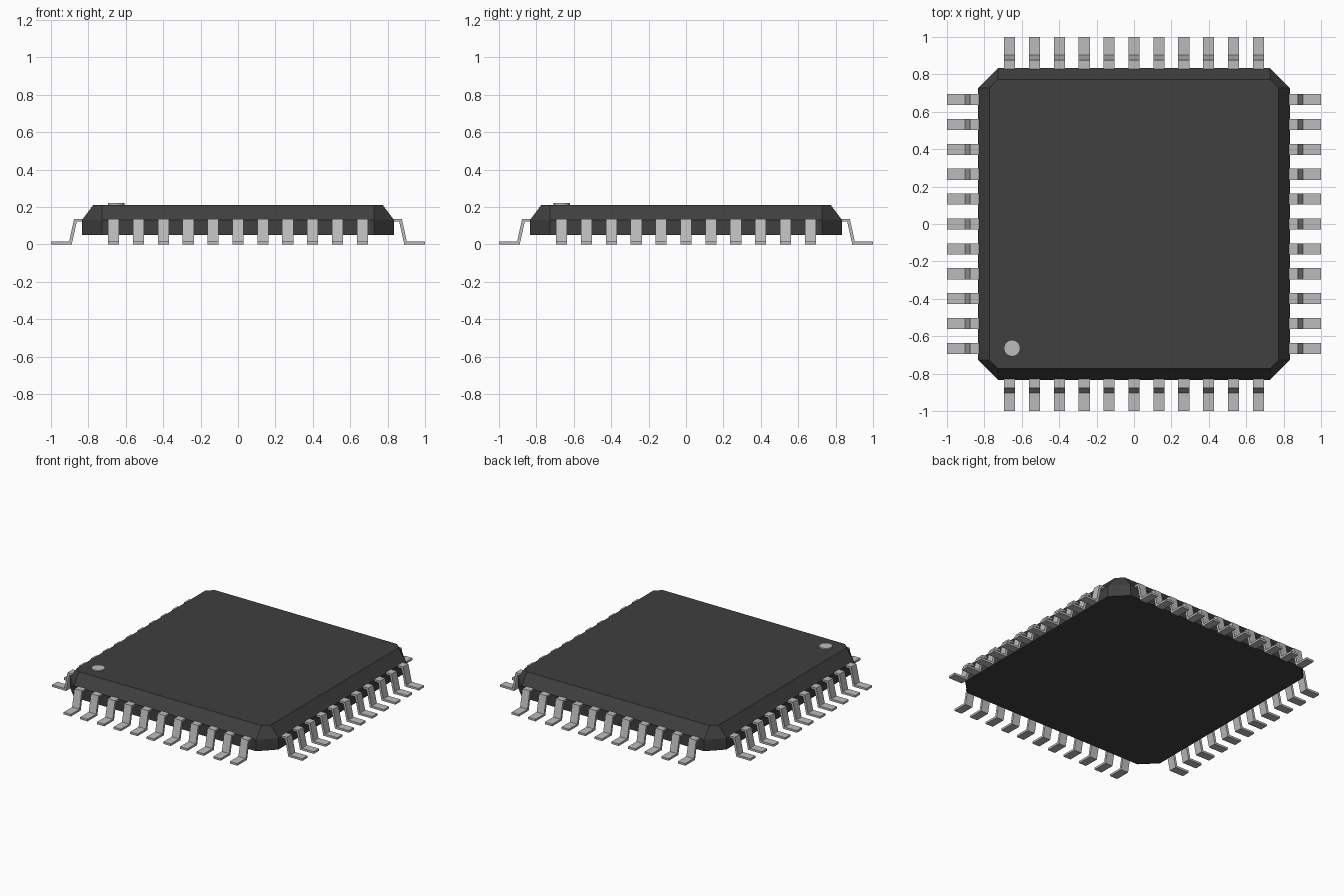
import bpy
import bmesh
import math
from mathutils import Matrix, Vector

cube = bpy.data.objects.get("Cube")
if cube:
    bpy.data.objects.remove(cube, do_unlink=True)


def make_material(name, value):
    mat = bpy.data.materials.new(name)
    mat.use_nodes = True
    colour = (value, value, value, 1.0)
    mat.diffuse_color = colour
    bsdf = mat.node_tree.nodes["Principled BSDF"]
    bsdf.inputs["Base Color"].default_value = colour
    bsdf.inputs["Roughness"].default_value = 0.6
    return mat


def make_object(name, bm, mat):
    bmesh.ops.recalc_face_normals(bm, faces=bm.faces[:])
    mesh = bpy.data.meshes.new(name)
    bm.to_mesh(mesh)
    bm.free()
    mesh.materials.append(mat)
    obj = bpy.data.objects.new(name, mesh)
    bpy.context.collection.objects.link(obj)
    return obj


def loft(bm, rings):
    """Skin equal-length rings of points and cap both ends."""
    loops = [[bm.verts.new(p) for p in ring] for ring in rings]
    n = len(loops[0])
    for a, b in zip(loops, loops[1:]):
        for i in range(n):
            j = (i + 1) % n
            bm.faces.new((a[i], a[j], b[j], b[i]))
    bm.faces.new(loops[0][::-1])
    bm.faces.new(loops[-1])


body_mat = make_material("charcoal plastic", 0.05)
metal_mat = make_material("light grey metal", 0.5)

# Package body: chamfered square, straight wall then sloped shoulder
CORNER = 0.728


def octagon(half, z):
    h, c = half, CORNER
    return [(h, -c, z), (h, c, z), (c, h, z), (-c, h, z),
            (-h, c, z), (-h, -c, z), (-c, -h, z), (c, -h, z)]


bm = bmesh.new()
loft(bm, [octagon(0.833, 0.05), octagon(0.833, 0.132), octagon(0.773, 0.212)])
make_object("package_body", bm, body_mat)

# Corner marker disc
bm = bmesh.new()
bmesh.ops.create_cone(bm, cap_ends=True, segments=16, radius1=0.044, radius2=0.044,
                      depth=0.012, matrix=Matrix.Translation((-0.652, -0.664, 0.215)))
make_object("corner_marker", bm, metal_mat)

# Bent leads: eleven per side, from one gull-wing profile (outward, up)
PROFILE = [(0.80, 0.137), (0.876, 0.137), (0.903, 0.015), (1.0, 0.015),
           (1.0, 0.0), (0.889, 0.0), (0.862, 0.122), (0.80, 0.122)]
PITCH, WIDTH, COUNT = 0.133, 0.059, 11

for side, angle in (("left", 0), ("back", 90), ("right", 180), ("front", 270)):
    turn = Matrix.Rotation(math.radians(angle), 3, 'Z')
    bm = bmesh.new()
    for i in range(COUNT):
        centre = (i - (COUNT - 1) / 2) * PITCH
        loft(bm, [[turn @ Vector((r, centre + s * WIDTH / 2, z)) for r, z in PROFILE]
                  for s in (-1, 1)])
    make_object(side + "_leads", bm, metal_mat)
